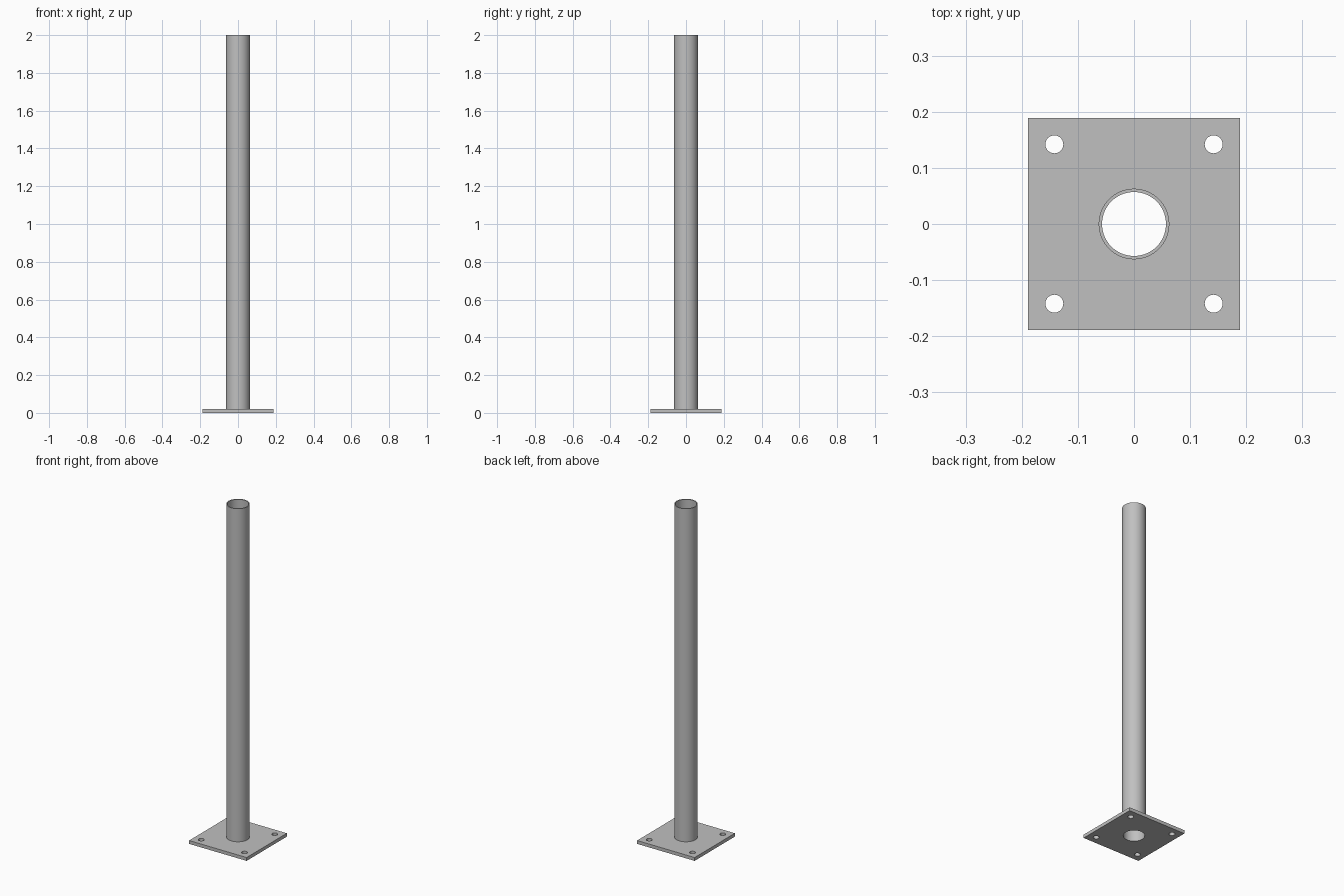
import bpy, bmesh, math

cube = bpy.data.objects.get("Cube")
if cube:
    bpy.data.objects.remove(cube, do_unlink=True)

HALF = 0.189          # half width of the base plate
THICK = 0.02          # plate thickness
HEIGHT = 2.0
OUTER, INNER = 0.063, 0.057
BOLT_POS, BOLT_R = 0.142, 0.016

steel = bpy.data.materials.new("grey steel")
steel.use_nodes = True
colour = (0.53, 0.53, 0.53, 1)
steel.diffuse_color = colour
steel.node_tree.nodes["Principled BSDF"].inputs["Base Color"].default_value = colour


def circle(radius, count, x=0, y=0):
    steps = [2 * math.pi * i / count for i in range(count)]
    return [(x + radius * math.cos(a), y + radius * math.sin(a)) for a in steps]


def extruded_part(name, loops, bottom, top):
    """Fill an outline with holes and extrude it into a solid."""
    bm = bmesh.new()
    edges = []
    for loop in loops:
        verts = [bm.verts.new((x, y, bottom)) for x, y in loop]
        edges += [bm.edges.new((v, verts[i - 1])) for i, v in enumerate(verts)]
    bmesh.ops.triangle_fill(bm, use_beauty=True, edges=edges, normal=(0, 0, 1))
    result = bmesh.ops.extrude_face_region(bm, geom=bm.faces[:], use_keep_orig=True)
    raised = [g for g in result["geom"] if isinstance(g, bmesh.types.BMVert)]
    bmesh.ops.translate(bm, verts=raised, vec=(0, 0, top - bottom))
    bmesh.ops.recalc_face_normals(bm, faces=bm.faces[:])
    mesh = bpy.data.meshes.new(name)
    bm.to_mesh(mesh)
    bm.free()
    mesh.materials.append(steel)
    obj = bpy.data.objects.new(name, mesh)
    bpy.context.collection.objects.link(obj)
    bpy.ops.object.select_all(action="DESELECT")
    obj.select_set(True)
    bpy.context.view_layer.objects.active = obj
    bpy.ops.object.shade_smooth_by_angle(angle=math.radians(30))


# Square base plate with four bolt holes and the pipe bore
square = [(-HALF, -HALF), (HALF, -HALF), (HALF, HALF), (-HALF, HALF)]
bolts = [circle(BOLT_R, 32, sx * BOLT_POS, sy * BOLT_POS)
         for sx in (-1, 1) for sy in (-1, 1)]
extruded_part("base_plate", [square, circle(INNER, 64)] + bolts, 0, THICK)

# Hollow upright pipe, open at the top
extruded_part("pipe_post", [circle(OUTER, 64), circle(INNER, 64)], THICK, HEIGHT)
